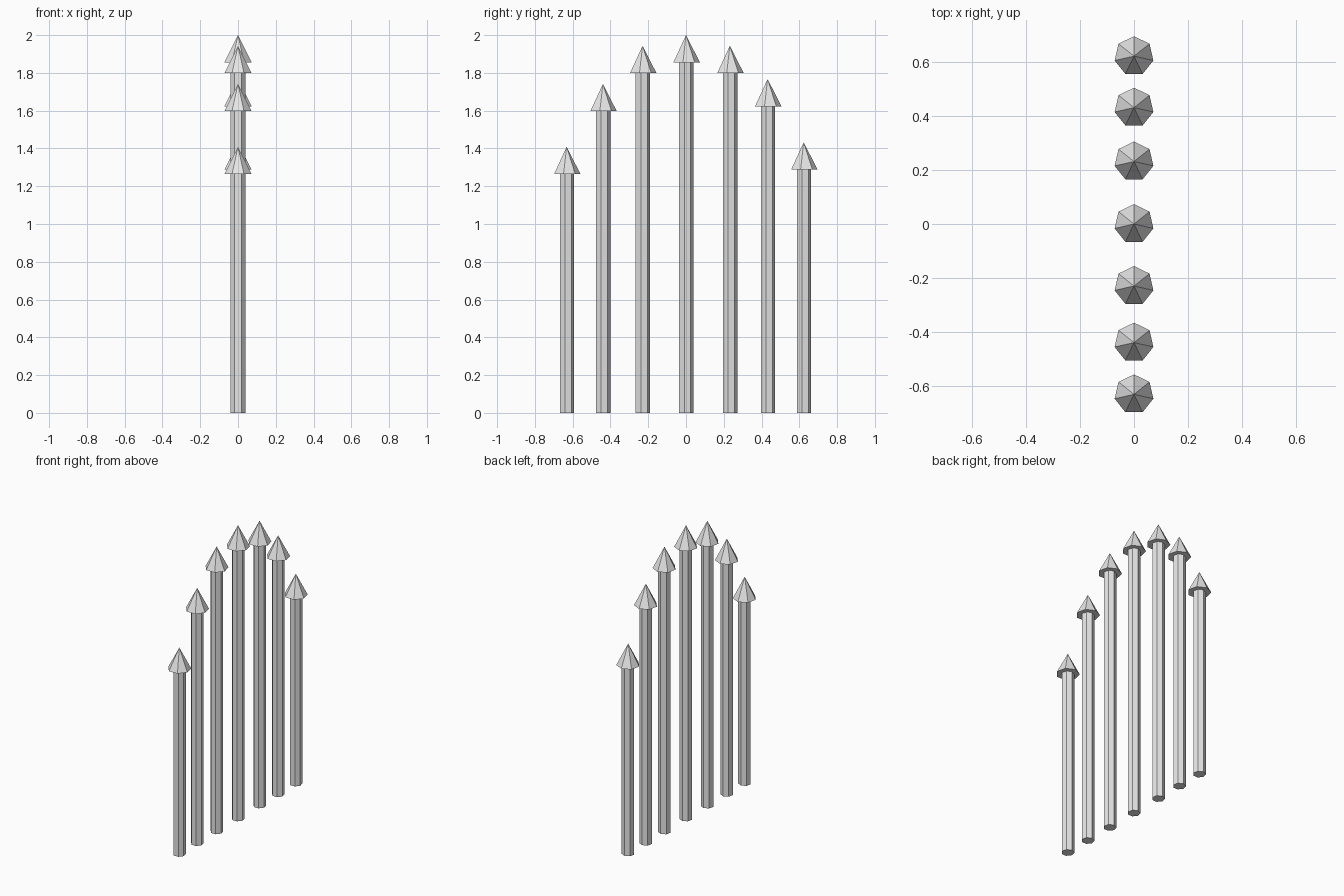
import bpy
import math

cube = bpy.data.objects.get("Cube")
if cube:
    bpy.data.objects.remove(cube, do_unlink=True)

SIDES = 7
SHAFT_RADIUS = 0.04
TIP_RADIUS = 0.0737
TIP_HEIGHT = 0.144

# One plain grey for everything
grey = bpy.data.materials.new("light_grey")
grey.use_nodes = True
colour = (0.8, 0.8, 0.8, 1)
grey.diffuse_color = colour
grey.node_tree.nodes["Principled BSDF"].inputs["Base Color"].default_value = colour


def tapered(name, bottom_radius, top_radius, y, base, top):
    """Seven-sided flat-shaded prism or cone with a corner towards the back."""
    bpy.ops.mesh.primitive_cone_add(
        vertices=SIDES, radius1=bottom_radius, radius2=top_radius,
        depth=top - base, location=(0, y, (base + top) / 2))
    part = bpy.context.object
    part.name = name
    part.data.materials.append(grey)
    # Make sure a corner points along +y
    corner = max((v.co for v in part.data.vertices if v.co.z < 0),
                 key=lambda c: c.y)
    turn = math.pi / 2 - math.atan2(corner.y, corner.x)
    part.rotation_euler.z = turn
    return part


# Row of pickets: position along the row and height of the point
pickets = [(-0.632, 1.408), (-0.44, 1.741), (-0.23, 1.943), (0, 2.0),
           (0.232, 1.943), (0.432, 1.767), (0.623, 1.432)]

for number, (y, height) in enumerate(pickets, 1):
    shoulder = height - TIP_HEIGHT
    tapered(f"picket_shaft_{number}", SHAFT_RADIUS, SHAFT_RADIUS, y, 0, shoulder)
    tapered(f"picket_point_{number}", TIP_RADIUS, 0, y, shoulder, height)
